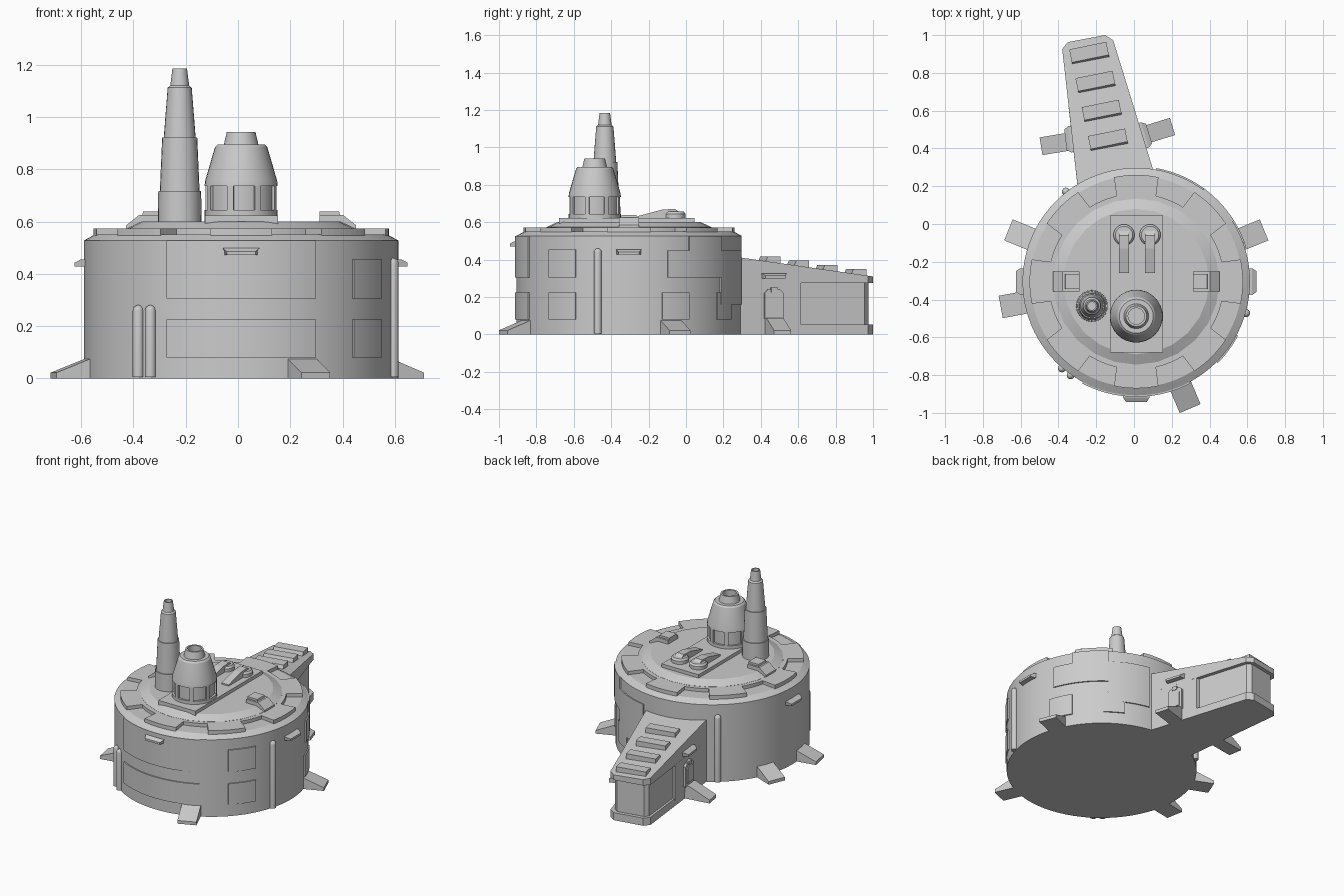
import bpy, bmesh, math
from math import cos, sin, radians, pi
from mathutils import Matrix, Vector

if "Cube" in bpy.data.objects:
    bpy.data.objects.remove(bpy.data.objects["Cube"])

CX, CY, R = 0.012, -0.305, 0.602     # drum centre and radius

grey = bpy.data.materials.new("light_grey")
grey.use_nodes = True
grey.diffuse_color = (0.6, 0.6, 0.6, 1)
grey.node_tree.nodes["Principled BSDF"].inputs["Base Color"].default_value = (0.6, 0.6, 0.6, 1)


def finish(bm, name, smooth=False):
    bmesh.ops.recalc_face_normals(bm, faces=bm.faces)
    mesh = bpy.data.meshes.new(name)
    bm.to_mesh(mesh)
    bm.free()
    mesh.materials.append(grey)
    ob = bpy.data.objects.new(name, mesh)
    bpy.context.collection.objects.link(ob)
    if smooth:
        bpy.ops.object.select_all(action='DESELECT')
        ob.select_set(True)
        bpy.context.view_layer.objects.active = ob
        bpy.ops.object.shade_smooth_by_angle(angle=radians(25))
    return ob


def lathe(name, profile, x, y, sides=32):
    """Closed solid of revolution from (radius, z) points."""
    bm = bmesh.new()
    rings = []
    for r, z in profile:
        rings.append([bm.verts.new((x + r * cos(2 * pi * i / sides), y + r * sin(2 * pi * i / sides), z))
                      for i in range(sides)])
    for a, b in zip(rings, rings[1:]):
        for i in range(sides):
            j = (i + 1) % sides
            bm.faces.new((a[i], a[j], b[j], b[i]))
    bm.faces.new(rings[0])
    bm.faces.new(rings[-1])
    return finish(bm, name, True)


def prism(name, outline, z0, z1, smooth=False):
    """Extrude a plan outline; z1 may be a function of the plan point."""
    top = z1 if callable(z1) else lambda p: z1
    bm = bmesh.new()
    lo = [bm.verts.new((p[0], p[1], z0)) for p in outline]
    hi = [bm.verts.new((p[0], p[1], top(p))) for p in outline]
    bm.faces.new(lo)
    bm.faces.new(hi)
    n = len(outline)
    for i in range(n):
        j = (i + 1) % n
        bm.faces.new((lo[i], lo[j], hi[j], hi[i]))
    return finish(bm, name, smooth)


def arc(r, a0, a1, x=CX, y=CY, step=3):
    n = max(2, round(abs(a1 - a0) / step))
    angles = [radians(a0 + (a1 - a0) * i / n) for i in range(n + 1)]
    return [(x + r * cos(a), y + r * sin(a)) for a in angles]


def arc_panel(name, r0, r1, a0, a1, z0, z1, x=CX, y=CY):
    return prism(name, arc(r0, a0, a1, x, y) + arc(r1, a1, a0, x, y), z0, z1, True)


def sweep(name, profile, w, x, y, angle, w_end=None):
    """Side profile of (outward, z) points given width w, turned to face angle."""
    bm = bmesh.new()
    far = max(p[0] for p in profile)
    sides = []
    for s in (-1, 1):
        sides.append([bm.verts.new((o, s * (w_end if w_end and o > far - 0.001 else w) / 2, z))
                      for o, z in profile])
    for side in sides:
        bm.faces.new(side)
    n = len(profile)
    for i in range(n):
        j = (i + 1) % n
        bm.faces.new((sides[0][i], sides[0][j], sides[1][j], sides[1][i]))
    bm.transform(Matrix.Translation((x, y, 0)) @ Matrix.Rotation(radians(angle), 4, 'Z'))
    return finish(bm, name)


def on_drum(angle, r):
    return CX + r * cos(radians(angle)), CY + r * sin(radians(angle))


def hood(name, x, y, angle, z):
    sweep(name, [(-0.02, z - 0.012), (-0.02, z + 0.015), (0.012, z + 0.015), (0.035, z + 0.002), (0.035, z - 0.012)],
          0.14, x, y, angle, 0.11)


# Drum body with bevelled rim
lathe("drum", [(R, 0), (R, 0.527), (0.56, 0.55)], CX, CY, 96)

# Raised wall panels
for a0, a1, z0, z1 in [(242, 298, 0.305, 0.527), (242, 298, 0.08, 0.225), (315, 332, 0.305, 0.455),
                       (315, 332, 0.08, 0.225), (20, 32, 0.305, 0.45), (17, 32, 0.08, 0.225),
                       (32, 54, 0.305, 0.527), (51, 64, 0.08, 0.225), (54, 80, 0.16, 0.45)]:
    arc_panel("wall_panel", R - 0.02, R + 0.008, a0, a1, z0, z1)

# Toothed roof plate and stepped roof disc
gear = []
for k in range(8):
    gear += arc(0.565, k * 45 - 12, k * 45 + 12) + arc(0.465, k * 45 + 13, k * 45 + 32)
prism("roof_plate", gear, 0.54, 0.573)
lathe("roof_disc", [(0.44, 0.56), (0.44, 0.574), (0.385, 0.6)], CX, CY, 24)
prism("roof_strip", [(-0.127, -0.68), (0.153, -0.68), (0.153, 0.045), (-0.127, 0.045)], 0.58, 0.623)

# Roof hatches on both sides
for a in (0, 180):
    sweep("roof_hatch", [(0.3, 0.58), (0.3, 0.625), (0.39, 0.625), (0.44, 0.585), (0.44, 0.57)], 0.105, CX, CY, a)
    sweep("hatch_lid", [(0.3, 0.6), (0.3, 0.638), (0.375, 0.638), (0.385, 0.6)], 0.08, CX, CY, a)

# Roof vents: round base with a sloping duct
for x in (-0.053, 0.085):
    lathe("vent_base", [(0.056, 0.61), (0.056, 0.645), (0.046, 0.657)], x, -0.058, 24)
    sweep("vent_duct", [(0.26, 0.61), (0.26, 0.632), (0.13, 0.667), (0.06, 0.672), (0.035, 0.655), (0.035, 0.61)],
          0.054, x, 0, 270)

# Tall stepped chimney with hollow top
lathe("chimney", [(0.084, 0.58), (0.082, 0.717), (0.076, 0.717), (0.067, 0.922), (0.061, 0.922), (0.046, 1.112),
                  (0.036, 1.12), (0.028, 1.185), (0.021, 1.185), (0.021, 1.12)], -0.223, -0.434, 24)

# Domed tower: base, recessed window band, pillars, hollow-topped cone
TX, TY = 0.012, -0.488
lathe("tower_base", [(0.14, 0.6), (0.14, 0.645)], TX, TY, 32)
lathe("tower_windows", [(0.127, 0.64), (0.127, 0.745)], TX, TY, 32)
for k in range(8):
    a = 275 + 22.5 + k * 45
    arc_panel("tower_pillar", 0.115, 0.139, a - 5, a + 5, 0.64, 0.74, TX, TY)
lathe("tower_dome", [(0.14, 0.735), (0.138, 0.755), (0.1, 0.885), (0.09, 0.895), (0.066, 0.895), (0.055, 0.942),
                     (0.043, 0.942), (0.043, 0.9)], TX, TY, 32)

# Ground struts on the drum
wedge = [(-0.16, 0), (-0.16, 0.08), (-0.145, 0.08), (0, 0.022), (0, 0)]
for a in (22, 158, 190.6, 293):
    sweep("drum_strut", wedge, 0.12, *on_drum(a, 0.73), a)

# Wall pipes with rounded tops, and hoods
for a, h in ((229.4, 0.28), (235, 0.28), (344, 0.46), (128, 0.46)):
    cap = [(0.021 * cos(t * pi / 8), h - 0.021 + 0.021 * sin(t * pi / 8)) for t in range(4)]
    lathe("wall_pipe", [(0.021, 0.005)] + cap + [(0.003, h)], *on_drum(a, R + 0.003), 16)
for a, z in ((270, 0.483), (0, 0.44), (180, 0.44)):
    hood("drum_hood", *on_drum(a, R), a, z)

# Rear wing: full-outline lower and upper slabs around a set-back core
root = [(-0.29, 0.12), (0.153, 0.12)]
tip = [(-0.11, 0.973), (-0.153, 1.0), (-0.35, 0.963), (-0.38, 0.926)]
outline = root + tip


def slope(p):
    return 0.41 - 0.143 * (p[1] - 0.3)


prism("wing_floor", outline, 0, 0.052)
prism("wing_roof", outline, 0.275, slope)
prism("wing_inner_wall", [root[0], root[1], (0.0, 0.615), (-0.346, 0.615)], 0.04, 0.28)
prism("wing_core", [(-0.32, 0.5), (0.01, 0.5), (-0.13, 0.955), (-0.16, 0.975), (-0.34, 0.94), (-0.362, 0.915)],
      0.04, 0.28)

# Wing roof ribs
for i in range(4):
    x, y = -0.237 + 0.033 * i, 0.905 - 0.153 * i
    z = slope((x, y))
    sweep("wing_rib", [(-0.05, z - 0.02), (-0.03, z + 0.027), (0.04, z + 0.027), (0.04, z - 0.02)], 0.2, x, y, 101.5)

# Wing doors with frame, hood and ground strut on both sides
for side, x, y, a in (("left", 0.046, 0.468, 17), ("right", -0.328, 0.45, 186.4)):
    for part, hw, z0, z1, out in (("frame", 0.052, 0.085, 0.24, 0.014), ("panel", 0.036, 0.105, 0.222, 0.02)):
        c = 0.018
        bm = bmesh.new()
        pts = [(-hw, z0), (hw, z0), (hw, z1 - c), (hw - c, z1), (c - hw, z1), (-hw, z1 - c)]
        face = bm.faces.new([bm.verts.new((-0.01, s, z)) for s, z in pts])
        grown = bmesh.ops.extrude_face_region(bm, geom=[face])["geom"]
        bmesh.ops.translate(bm, vec=(out + 0.01, 0, 0), verts=[v for v in grown if isinstance(v, bmesh.types.BMVert)])
        bm.transform(Matrix.Translation((x, y, 0)) @ Matrix.Rotation(radians(a), 4, 'Z'))
        finish(bm, side + "_door_" + part)
    sweep(side + "_door_lamp", [(-0.01, 0.225), (-0.01, 0.25), (0.02, 0.25), (0.02, 0.225)], 0.035, x, y, a)
    hood(side + "_wing_hood", x, y, a, 0.312)
    d = Vector((cos(radians(a)), sin(radians(a)))) * 0.165
    sweep(side + "_wing_strut", [(-0.18, 0), (-0.18, 0.088), (-0.14, 0.088), (0, 0.022), (0, 0)], 0.095,
          x + d.x, y + d.y - (0.02 if side == "right" else 0), a + (3 if side == "right" else 0))
